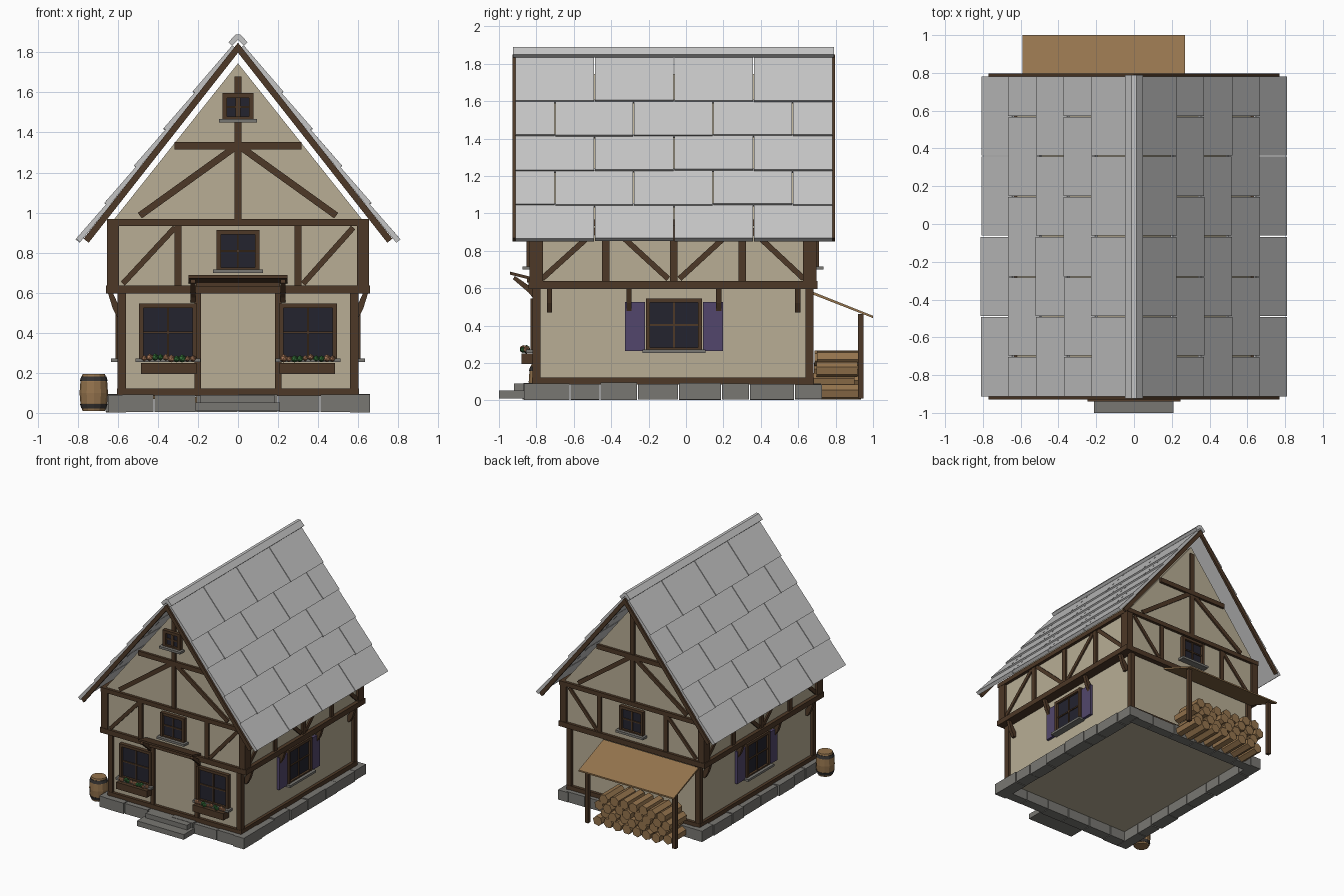
import bpy, bmesh, math, random
from mathutils import Vector, Matrix

if "Cube" in bpy.data.objects:
    bpy.data.objects.remove(bpy.data.objects["Cube"])

random.seed(4)


def mat(name, *c):
    m = bpy.data.materials.new(name)
    m.diffuse_color = (*c, 1)
    m.use_nodes = True
    m.node_tree.nodes["Principled BSDF"].inputs["Base Color"].default_value = m.diffuse_color
    return m


PLASTER = mat("plaster", 0.48, 0.42, 0.30)
SLATE = mat("slate_roof", 0.56, 0.56, 0.56)
TIMBER = mat("dark_timber", 0.075, 0.040, 0.020)
GLASS = mat("window_glass", 0.017, 0.017, 0.028)
PURPLE = mat("shutter_purple", 0.085, 0.062, 0.15)
STONE = mat("grey_stone", 0.19, 0.185, 0.17)
WOOD = mat("light_wood", 0.30, 0.175, 0.075)
LEAF = mat("leaf_green", 0.035, 0.16, 0.04)
BLOOM = mat("bloom_orange", 0.40, 0.19, 0.10)
IRON = mat("barrel_iron", 0.035, 0.032, 0.03)


def finish(name, bm, *mats):
    bmesh.ops.recalc_face_normals(bm, faces=bm.faces)
    me = bpy.data.meshes.new(name)
    bm.to_mesh(me)
    bm.free()
    for m in mats:
        me.materials.append(m)
    ob = bpy.data.objects.new(name, me)
    bpy.context.collection.objects.link(ob)
    return ob


def prism(bm, a, b):
    """Solid between two matching outlines."""
    va, vb = [bm.verts.new(p) for p in a], [bm.verts.new(p) for p in b]
    n = len(a)
    bm.faces.new(va)
    bm.faces.new(vb[::-1])
    for i in range(n):
        bm.faces.new((va[i], vb[i], vb[(i + 1) % n], va[(i + 1) % n]))


def box(bm, x0, x1, y0, y1, z0, z1):
    r = [(x0, y0), (x1, y0), (x1, y1), (x0, y1)]
    prism(bm, [(x, y, z0) for x, y in r], [(x, y, z1) for x, y in r])


def extrude_y(bm, outline, y0, y1):
    prism(bm, [(x, y0, z) for x, z in outline], [(x, y1, z) for x, z in outline])


# Wall frames: u along the wall, v up, d outwards from the lower plaster face
WALLS = {
    "front": lambda u, v, d: (u, -0.80 - d, v),
    "back": lambda u, v, d: (u, 0.66 + d, v),
    "right": lambda u, v, d: (0.58 + d, u, v),
    "left": lambda u, v, d: (-0.58 - d, u, v),
}


def bar(bm, wall, u0, v0, u1, v1, w, d0, d1):
    """Beam of width w along a line on a wall."""
    a, b = Vector((u0, v0)), Vector((u1, v1))
    s = (b - a).normalized() * w / 2
    s = Vector((-s.y, s.x))
    q = [a + s, b + s, b - s, a - s]
    prism(bm, [wall(*p, d0) for p in q], [wall(*p, d1) for p in q])


def plate(bm, wall, u0, u1, v0, v1, d0, d1):
    bar(bm, wall, u0, (v0 + v1) / 2, u1, (v0 + v1) / 2, v1 - v0, d0, d1)


def window(name, wall, u0, u1, v0, v1, d, f=0.022, cross=True):
    bm = bmesh.new()
    plate(bm, wall, u0 + 0.01, u1 - 0.01, v0 + 0.01, v1 - 0.01, d, d + 0.012)
    finish(name + "_glass", bm, GLASS)
    bm = bmesh.new()
    for a, b in ((u0, u0 + f), (u1 - f, u1)):
        plate(bm, wall, a, b, v0, v1, d, d + 0.032)
    for a, b in ((v0, v0 + f), (v1 - f, v1)):
        plate(bm, wall, u0, u1, a, b, d, d + 0.03)
    mu, mv, t = (u0 + u1) / 2, (v0 + v1) / 2, 0.005 if cross else 0.012
    plate(bm, wall, mu - t, mu + t, v0, v1, d, d + 0.02)
    plate(bm, wall, u0, u1, mv - 0.005, mv + 0.005, d, d + 0.02)
    finish(name + "_frame", bm, TIMBER)
    bm = bmesh.new()
    plate(bm, wall, u0 - 0.018, u1 + 0.018, v0 - 0.006, v0 + 0.012, d, d + 0.055)
    finish(name + "_sill", bm, STONE)


# Plaster storeys and attic
bm = bmesh.new()
box(bm, -0.58, 0.58, -0.80, 0.66, 0.085, 0.61)
finish("lower_walls", bm, PLASTER)
bm = bmesh.new()
box(bm, -0.63, 0.63, -0.82, 0.68, 0.60, 0.965)
finish("upper_walls", bm, PLASTER)
bm = bmesh.new()
extrude_y(bm, [(-0.62, 0.965), (0.62, 0.965), (0, 1.745)], -0.82, 0.68)
finish("attic", bm, PLASTER)

# Foundation stones
bm = bmesh.new()
j = lambda: random.uniform(-0.01, 0.01)
ys = [-0.87, -0.62, -0.46, -0.26, -0.04, 0.19, 0.34, 0.58, 0.73]
xs = [-0.58, -0.42, -0.21, 0.0, 0.20, 0.41, 0.58]
for s in (-1, 1):
    for a, b in zip(ys, ys[1:]):
        box(bm, *sorted((s * 0.56, s * (0.652 + j()))), a + 0.003, b - 0.003, 0.004 + j() / 3, 0.09 + j() / 2)
for a, b in zip(xs, xs[1:]):
    box(bm, a + 0.003, b - 0.003, -0.865 + j(), -0.78, 0.004, 0.09 + j() / 2)
    box(bm, a + 0.003, b - 0.003, 0.64, 0.725 + j(), 0.004, 0.09 + j() / 2)
finish("foundation_stones", bm, STONE)
bm = bmesh.new()
box(bm, -0.213, 0.21, -1.0, -0.86, 0.01, 0.052)
box(bm, -0.19, 0.183, -0.92, -0.84, 0.052, 0.09)
finish("door_steps", bm, STONE)

# Timber framing common to opposite walls
for key in ("front", "back"):
    W, bm = WALLS[key], bmesh.new()
    plate(bm, W, -0.60, 0.60, 0.085, 0.122, 0, 0.024)
    plate(bm, W, -0.66, 0.66, 0.595, 0.637, 0, 0.042)
    plate(bm, W, -0.655, 0.655, 0.932, 0.967, 0.02, 0.042)
    for s in (-1, 1):
        plate(bm, W, s * 0.56, s * 0.602, 0.09, 0.60, -0.02, 0.022)
        plate(bm, W, s * 0.595, s * 0.652, 0.60, 0.95, -0.03, 0.038)
        plate(bm, W, s * 0.282, s * 0.318, 0.63, 0.94, 0.02, 0.034)
        bar(bm, W, s * 0.49, 0.985, s * 0.01, 1.33, 0.034, 0.02, 0.034)
        if key == "front":
            plate(bm, W, s * 0.184, s * 0.216, 0.09, 0.60, 0, 0.022)
    bar(bm, W, -0.575, 0.645, -0.315, 0.925, 0.028, 0.02, 0.032)
    bar(bm, W, 0.325, 0.645, 0.575, 0.925, 0.028, 0.02, 0.032)
    plate(bm, W, -0.018, 0.018, 0.96, 1.68, 0.02, 0.036)
    plate(bm, W, -0.318, 0.318, 1.315, 1.352, 0.02, 0.04)
    finish(key + "_framing", bm, TIMBER)
    window(key + "_upper_window", W, -0.107, 0.107, 0.705, 0.912, 0.02)

for key in ("left", "right"):
    W, bm = WALLS[key], bmesh.new()
    plate(bm, W, -0.82, 0.68, 0.085, 0.122, 0, 0.024)
    plate(bm, W, -0.842, 0.702, 0.595, 0.637, 0, 0.08)
    plate(bm, W, -0.842, 0.702, 0.932, 0.967, 0.04, 0.075)
    for u in (-0.80, 0.66):
        plate(bm, W, u - 0.022, u + 0.022, 0.09, 0.60, -0.02, 0.022)
        plate(bm, W, u - 0.035, u + 0.035, 0.60, 0.95, 0.02, 0.073)
    posts = [-0.80, -0.43, -0.065, 0.30, 0.66]
    for i, (a, b) in enumerate(zip(posts, posts[1:])):
        if i:
            plate(bm, W, a - 0.02, a + 0.02, 0.63, 0.94, 0.05, 0.066)
        v = (0.65, 0.93) if i % 2 == 0 else (0.93, 0.65)
        bar(bm, W, a + 0.03, v[0], b - 0.03, v[1], 0.03, 0.05, 0.062)
    # Jetty brackets
    for u in (-0.73, -0.305, 0.175, 0.597):
        q = [(0.0, 0.47), (0.018, 0.47), (0.045, 0.52), (0.07, 0.60), (0.045, 0.60), (0.02, 0.545), (0, 0.52)]
        prism(bm, [W(u - 0.014, v, d) for d, v in q], [W(u + 0.014, v, d) for d, v in q])
    finish(key + "_framing", bm, TIMBER)
    window(key + "_window", W, -0.215, 0.085, 0.26, 0.545, 0)
    bm = bmesh.new()
    for a, b in ((-0.325, -0.218), (0.09, 0.197)):
        plate(bm, W, a, b, 0.263, 0.525, 0, 0.022)
    finish(key + "_shutters", bm, PURPLE)

# Front windows, flower boxes and plants
F = WALLS["front"]
window("gable_window", F, -0.078, 0.078, 1.455, 1.597, 0.03, 0.024, False)
for side, s in (("left", -1), ("right", 1)):
    window(side + "_front_window", F, *sorted((s * 0.493, s * 0.205)), 0.26, 0.545, 0)
    bm = bmesh.new()
    plate(bm, F, s * 0.207, s * 0.485, 0.195, 0.25, 0.01, 0.08)
    finish(side + "_flower_box", bm, TIMBER)
    bm = bmesh.new()
    for i in range(10):
        n = len(bm.faces)
        u = s * 0.348 - 0.12 + i * 0.027
        bmesh.ops.create_icosphere(bm, subdivisions=1, radius=random.uniform(0.014, 0.021),
                                   matrix=Matrix.Translation(F(u, 0.273 + j() / 2, 0.062 + j())))
        for f in list(bm.faces)[n:]:
            f.material_index = i // 2 % 2
    finish(side + "_flowers", bm, BLOOM, LEAF)

# Door canopy with struts
bm = bmesh.new()
side_prof = [(-0.83, 0.645), (-0.94, 0.672), (-0.94, 0.688), (-0.83, 0.661)]
prism(bm, [(-0.247, *p) for p in side_prof], [(0.247, *p) for p in side_prof])
for s in (-1, 1):
    q = [(-0.82, 0.55), (-0.84, 0.575), (-0.925, 0.648), (-0.915, 0.665), (-0.82, 0.60)]
    prism(bm, [(s * 0.213, *p) for p in q], [(s * 0.237, *p) for p in q])
plate(bm, F, -0.21, 0.21, 0.63, 0.655, 0.02, 0.05)
finish("door_canopy", bm, TIMBER)

# Roof slates laid in staggered courses
edge = lambda z: Vector((0.81 - (z - 0.868) / 1.262, z))
N = Vector((0.784, 0.621))
T = Vector((0.621, -0.784))
courses = [0.868, 1.05, 1.235, 1.42, 1.605, 1.842]
even = [-0.915, -0.49, -0.065, 0.36, 0.785]
odd = [-0.915, -0.70, -0.28, 0.145, 0.57, 0.785]
bm = bmesh.new()
for s in (-1, 1):
    for r, (z0, z1) in enumerate(zip(courses, courses[1:])):
        cols = odd if r % 2 else even
        for a, b in zip(cols, cols[1:]):
            lo = edge(z0) + T * j() * 0.3
            hi = edge(z1) - N * 0.012 - T * (0.015 if r < 4 else 0)
            q = [lo, hi, hi - N * 0.018, lo - N * 0.027]
            extrude_y(bm, [(s * p.x, p.y) for p in q], a + 0.003, b - 0.003)
finish("roof_slates", bm, SLATE)
bm = bmesh.new()
extrude_y(bm, [(-0.048, 1.85), (-0.012, 1.889), (0.012, 1.889), (0.048, 1.85), (0.03, 1.834),
               (0, 1.862), (-0.03, 1.834)], -0.925, 0.79)
finish("ridge_cap", bm, SLATE)
bm = bmesh.new()
for s in (-1, 1):
    lo, hi = edge(0.888) - N * 0.03, Vector((0, 1.848))
    q = [lo, hi, hi - Vector((0, 0.05)), lo - N * 0.032]
    for y in (-0.928, 0.778):
        extrude_y(bm, [(s * p.x, p.y) for p in q], y, y + 0.018)
finish("barge_boards", bm, TIMBER)

# Woodshed behind the house
bm = bmesh.new()
q = [(0.68, 0.565), (1.0, 0.44), (1.0, 0.452), (0.68, 0.58)]
prism(bm, [(-0.59, *p) for p in q], [(0.27, *p) for p in q])
finish("shed_roof", bm, WOOD)
bm = bmesh.new()
for x in (-0.555, 0.235):
    box(bm, x - 0.015, x + 0.015, 0.92, 0.95, 0.01, 0.462)
finish("shed_posts", bm, TIMBER)
bm = bmesh.new()
for row in range(4):
    for i in range(8 - row % 2):
        x, z = -0.47 + i * 0.088 + (row % 2) * 0.044, 0.045 + row * 0.06
        m = Matrix.Translation((x, 0.81 + 2 * j(), z)) @ Matrix.Rotation(math.pi / 2, 4, 'X') \
            @ Matrix.Rotation(random.random(), 4, 'Z')
        bmesh.ops.create_cone(bm, cap_ends=True, segments=6, radius1=0.041, radius2=0.041, depth=0.22, matrix=m)
finish("firewood_stack", bm, WOOD)

# Barrel beside the front corner
def barrel_part(name, prof, m):
    bm = bmesh.new()
    for (r0, z0), (r1, z1) in zip(prof, prof[1:]):
        bmesh.ops.create_cone(bm, cap_ends=True, segments=12, radius1=r0, radius2=r1, depth=z1 - z0,
                              matrix=Matrix.Translation((-0.72, -0.77, (z0 + z1) / 2)))
    finish(name, bm, m)


barrel_part("barrel", [(0.056, 0.01), (0.067, 0.05), (0.071, 0.10), (0.067, 0.155), (0.056, 0.195)], WOOD)
barrel_part("barrel_lower_hoop", [(0.062, 0.022), (0.069, 0.045)], IRON)
barrel_part("barrel_upper_hoop", [(0.070, 0.158), (0.063, 0.182)], IRON)
